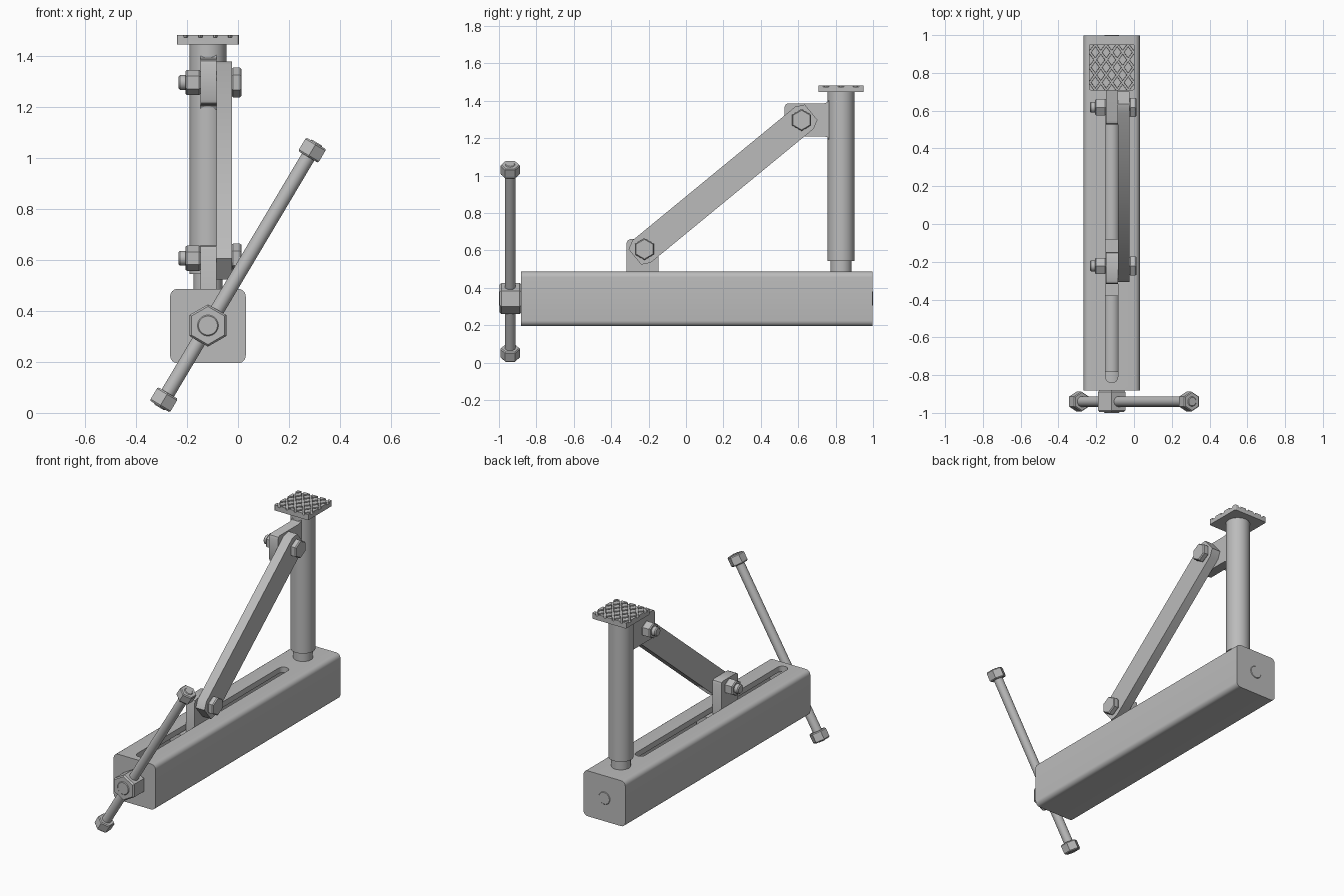
import bpy, bmesh, math
from mathutils import Matrix, Vector

if "Cube" in bpy.data.objects:
    bpy.data.objects.remove(bpy.data.objects["Cube"])

X, Y, Z = Vector((1, 0, 0)), Vector((0, 1, 0)), Vector((0, 0, 1))
CX, SZ = -0.118, 0.343          # centre line of the frame, height of the screw

steel = bpy.data.materials.new("grey steel")
steel.diffuse_color = (0.5, 0.5, 0.5, 1)
steel.use_nodes = True
steel.node_tree.nodes["Principled BSDF"].inputs["Base Color"].default_value = steel.diffuse_color


def frame(origin, w, u):
    """Matrix whose local z is w and local x is u."""
    v = w.cross(u)
    m = Matrix((u, v, w)).transposed().to_4x4()
    m.translation = Vector(origin)
    return m


def loft(name, ring, sections, m):
    """Sweep a closed ring through (distance, scale) sections, capped."""
    bm = bmesh.new()
    rows = [[bm.verts.new(m @ Vector((x * s, y * s, t))) for x, y in ring] for t, s in sections]
    n = len(ring)
    for a, b in zip(rows, rows[1:]):
        for i in range(n):
            bm.faces.new((a[i], a[(i + 1) % n], b[(i + 1) % n], b[i]))
    bm.faces.new(rows[0][::-1])
    bm.faces.new(rows[-1])
    bmesh.ops.recalc_face_normals(bm, faces=bm.faces)
    me = bpy.data.meshes.new(name)
    bm.to_mesh(me)
    bm.free()
    me.materials.append(steel)
    ob = bpy.data.objects.new(name, me)
    bpy.context.collection.objects.link(ob)
    return ob


def ngon(r, n=40, turn=0.0):
    return [(r * math.cos(math.tau * i / n + turn), r * math.sin(math.tau * i / n + turn)) for i in range(n)]


def rounded(w, h, r, steps=6):
    pts = []
    for k, (sx, sy) in enumerate(((1, 1), (-1, 1), (-1, -1), (1, -1))):
        for i in range(steps + 1):
            a = math.pi / 2 * (k + i / steps)
            pts.append((sx * (w / 2 - r) + r * math.cos(a), sy * (h / 2 - r) + r * math.sin(a)))
    return pts


def rod(name, r, a, b, m):
    c = 0.006
    return loft(name, ngon(r), [(a, 1 - c / r), (a + c, 1), (b - c, 1), (b, 1 - c / r)], m)


def hexnut(name, r, a, b, m, turn=0.0):
    c = 0.12 * r
    return loft(name, ngon(r, 6, turn), [(a, 0.9), (a + c, 1), (b - c, 1), (b, 0.9)], m)


def cut(target, cutters):
    bpy.context.view_layer.objects.active = target
    for c in cutters:
        mod = target.modifiers.new("cut", 'BOOLEAN')
        mod.object, mod.solver = c, 'EXACT'
        bpy.ops.object.modifier_apply(modifier=mod.name)
        bpy.data.objects.remove(c)


# hollow base tube with closed ends and a long slot in the top
along_y = frame((CX, 0, 0.341), Y, Z)
tube = loft("base_tube", rounded(0.292, 0.297, 0.03), [(-0.882, 1), (0.997, 1)], along_y)
cavity = loft("cavity", rounded(0.22, 0.22, 0.01), [(-0.84, 1), (0.95, 1)], along_y)
slot = loft("slot", rounded(0.064, 1.50, 0.03), [(0.40, 1), (0.6, 1)], frame((CX, -0.09, 0), Z, X))
cut(tube, [cavity, slot])

# lead screw, sliding block and inner collar
screw_axis = frame((CX, 0, SZ), Y, Z)
rod("lead_screw", 0.043, -1.0, 1.0, screw_axis)
loft("slide_block", rounded(0.2, 0.2, 0.02), [(-0.38, 1), (-0.08, 1)], screw_axis)
loft("screw_collar", ngon(0.07), [(-0.845, 1), (-0.78, 1)], screw_axis)

# crank hub and crank handle
hexnut("crank_hub", 0.083, -0.996, -0.88, screw_axis)
low, high = Vector((-0.307, -0.94, 0.025)), Vector((0.307, -0.94, 1.058))
length = (high - low).length
crank = frame(low, (high - low).normalized(), Y)
rod("crank_handle", 0.028, -0.004, length + 0.004, crank)
hexnut("handle_nut_lower", 0.053, 0, 0.062, crank)
hexnut("handle_nut_upper", 0.053, length - 0.062, length, crank)

# upright post with narrower foot
post_axis = frame((CX, 0.829, 0), Z, X)
loft("post_foot", ngon(0.057), [(0.47, 1), (0.56, 1)], post_axis)
loft("post", ngon(0.072, 48), [(0.545, 1), (1.45, 1)], post_axis)

# gripping plate with crossed grooves
plate = loft("grip_plate", rounded(0.242, 0.242, 0.008, 3), [(1.447, 1), (1.483, 1)], post_axis)
for side in (1, -1):
    cutters = []
    for k in range(-4, 5):
        a = side * math.radians(54)
        d = Vector((math.cos(a), math.sin(a), 0))
        o = Vector((CX + k * 0.058, 0.829, 1.473))
        bar = [(-0.007, 0.02), (-0.005, 0), (0.005, 0), (0.007, 0.02)]
        cutters.append(loft("groove", bar, [(-0.3, 1), (0.3, 1)], frame(o, d, d.cross(Z) * -1)))
    for c in cutters:       # bar heights must point up
        if min((v.co.z for v in c.data.vertices)) < 1.47:
            for v in c.data.vertices:
                v.co.z = 2 * 1.473 - v.co.z
            c.data.flip_normals()
    cut(plate, cutters)

# lugs on the slide block and on the post
along_x = frame((0, 0, 0), X, Y)
lug_x = [(-0.148, 1), (-0.085, 1)]
loft("lower_lug", [(-0.318, 0.40), (-0.147, 0.40), (-0.147, 0.64), (-0.153, 0.654), (-0.167, 0.66),
                   (-0.298, 0.66), (-0.312, 0.654), (-0.318, 0.64)], lug_x, along_x)
loft("upper_lug", [(0.527, 1.23), (0.533, 1.216), (0.547, 1.21), (0.74, 1.21), (0.757, 1.205), (0.765, 1.19),
                   (0.80, 1.19), (0.80, 1.405), (0.765, 1.405), (0.757, 1.393), (0.74, 1.387),
                   (0.547, 1.387), (0.533, 1.381), (0.527, 1.367)], lug_x, along_x)

# diagonal link with chamfered ends
p, q = Vector((0, -0.222, 0.607)), Vector((0, 0.618, 1.297))
span = (q - p).length
half = [(0.02, 0.077), (0.066, 0.053)]
outline = [(span + u, -n) for u, n in half] + [(span + u, n) for u, n in half[::-1]]
outline += [(-u, n) for u, n in half] + [(-u, -n) for u, n in half[::-1]]
loft("diagonal_link", outline, [(-0.085, 1), (-0.024, 1)], frame(p, X, (q - p).normalized()))

# pivot bolts through both lugs
for label, c in (("lower", p), ("upper", q)):
    pin = frame(c, X, Y)
    rod(label + "_bolt", 0.029, -0.234, -0.01, pin)
    hexnut(label + "_bolt_head", 0.058, -0.026, 0.014, pin, math.pi / 6)
    hexnut(label + "_bolt_nut", 0.05, -0.206, -0.147, pin, math.pi / 6)

# smooth the round parts, keep hard edges
for ob in bpy.context.collection.objects:
    ob.select_set(True)
    bpy.context.view_layer.objects.active = ob
bpy.ops.object.shade_smooth_by_angle(angle=math.radians(28))
